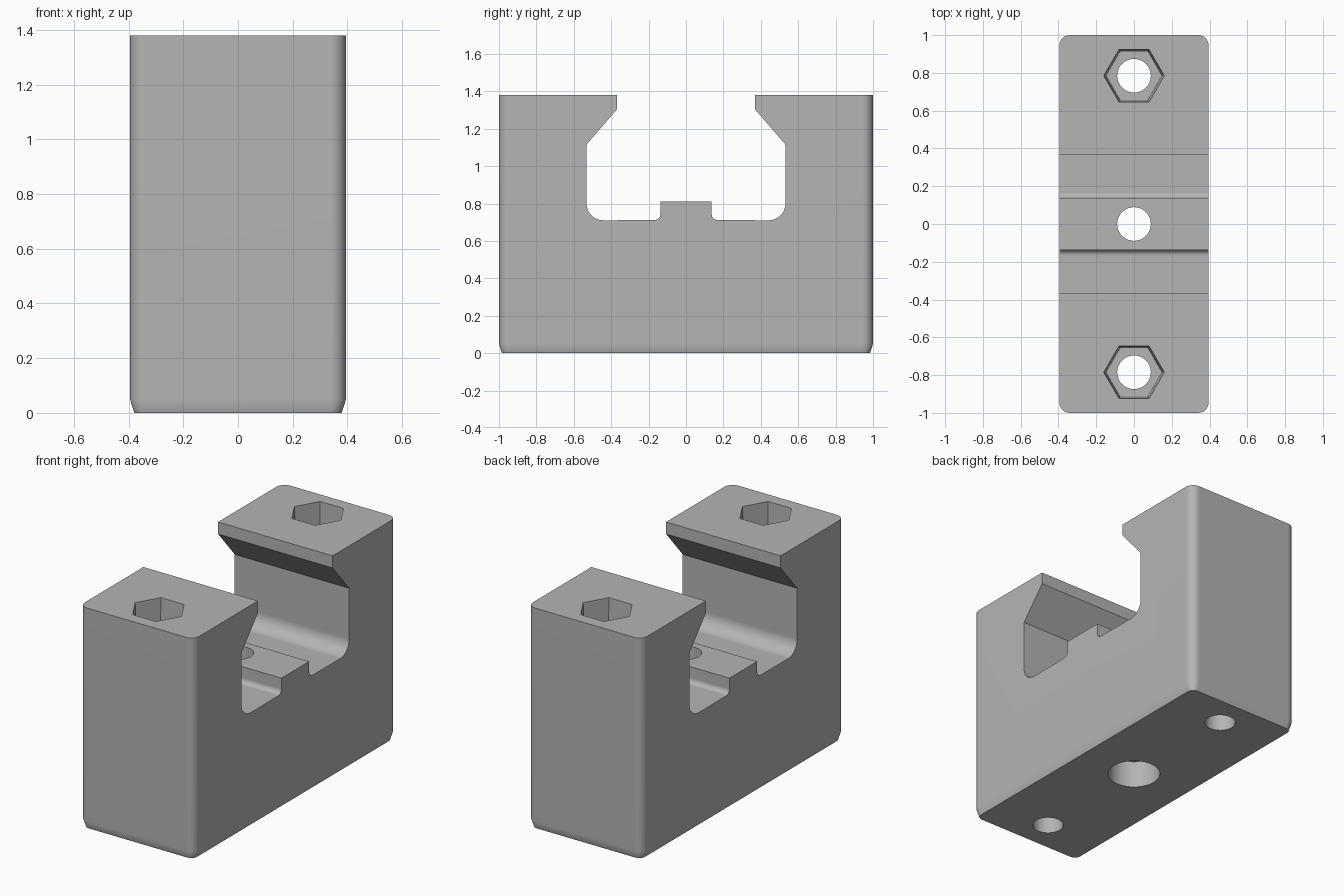
import bpy, bmesh
from math import radians, sin, cos, pi

if "Cube" in bpy.data.objects:
    bpy.data.objects.remove(bpy.data.objects["Cube"])

HALF_X, HALF_Y, TOP = 0.395, 1.0, 1.38

grey = bpy.data.materials.new("light grey plastic")
grey.use_nodes = True
colour = (0.46, 0.46, 0.46, 1)
grey.diffuse_color = colour
grey.node_tree.nodes["Principled BSDF"].inputs["Base Color"].default_value = colour


def loft(name, rings):
    """Closed solid through matching rings of points."""
    bm = bmesh.new()
    loops = [[bm.verts.new(p) for p in ring] for ring in rings]
    n = len(loops[0])
    for a, b in zip(loops, loops[1:]):
        for i in range(n):
            j = (i + 1) % n
            bm.faces.new((a[i], a[j], b[j], b[i]))
    bm.faces.new(loops[0][::-1])
    bm.faces.new(loops[-1])
    bmesh.ops.recalc_face_normals(bm, faces=bm.faces)
    mesh = bpy.data.meshes.new(name)
    bm.to_mesh(mesh)
    bm.free()
    mesh.materials.append(grey)
    ob = bpy.data.objects.new(name, mesh)
    bpy.context.collection.objects.link(ob)
    return ob


def arc(cx, cy, r, start, end, steps=8):
    angles = [radians(start + (end - start) * i / steps) for i in range(steps + 1)]
    return [(cx + r * cos(a), cy + r * sin(a)) for a in angles]


def rounded_rect(hx, hy, r, z):
    corners = [(1, 1), (-1, 1), (-1, -1), (1, -1)]
    pts = []
    for k, (sx, sy) in enumerate(corners):
        pts += arc(sx * (hx - r), sy * (hy - r), r, 90 * k, 90 * k + 90)
    return [(x, y, z) for x, y in pts]


def circle(y, r, z, sides):
    return [(r * cos(2 * pi * i / sides), y + r * sin(2 * pi * i / sides), z)
            for i in range(sides)]


# Block with rounded upright corners and a steep chamfer round the foot
block = loft("clamp_block", [
    rounded_rect(HALF_X - 0.016, HALF_Y - 0.016, 0.04, 0),
    rounded_rect(HALF_X, HALF_Y, 0.055, 0.05),
    rounded_rect(HALF_X, HALF_Y, 0.055, TOP)])

# Undercut rail channel with a raised rib along its floor
half = [(0.368, TOP + 0.1), (0.368, 1.305), (0.532, 1.115)]
half += arc(0.442, 0.80, 0.09, 0, -90)
half += arc(0.167, 0.742, 0.03, 270, 180, 5)
half += [(0.137, 0.81)]
profile = half + [(-y, z) for y, z in reversed(half)]
cutters = [loft("channel_cutter", [[(x, y, z) for y, z in profile] for x in (-0.6, 0.6)])]

# Bolt holes, tapered nut pockets and the counterbored centre hole
for y in (-0.785, 0, 0.785):
    cutters.append(loft("bolt_hole_cutter",
                        [circle(y, 0.089, z, 48) for z in (-0.1, TOP + 0.1)]))
    if y:
        cutters.append(loft("nut_pocket_cutter", [
            circle(y, 0.148, TOP - 0.3, 6),
            circle(y, 0.16, TOP, 6),
            circle(y, 0.16, TOP + 0.1, 6)]))
cutters.append(loft("counterbore_cutter", [circle(0, 0.152, z, 48) for z in (-0.1, 0.17)]))

bpy.ops.object.select_all(action="DESELECT")
bpy.context.view_layer.objects.active = block
block.select_set(True)
for cutter in cutters:
    cutter.hide_render = True
    mod = block.modifiers.new("cut", "BOOLEAN")
    mod.operation = "DIFFERENCE"
    mod.solver = "EXACT"
    mod.object = cutter
    bpy.ops.object.modifier_apply(modifier=mod.name)
    bpy.data.objects.remove(cutter)

# Smooth fillets, crisp edges, flat large faces
bpy.ops.object.shade_smooth_by_angle(angle=radians(30))
weighted = block.modifiers.new("weighted normals", "WEIGHTED_NORMAL")
weighted.keep_sharp = True
